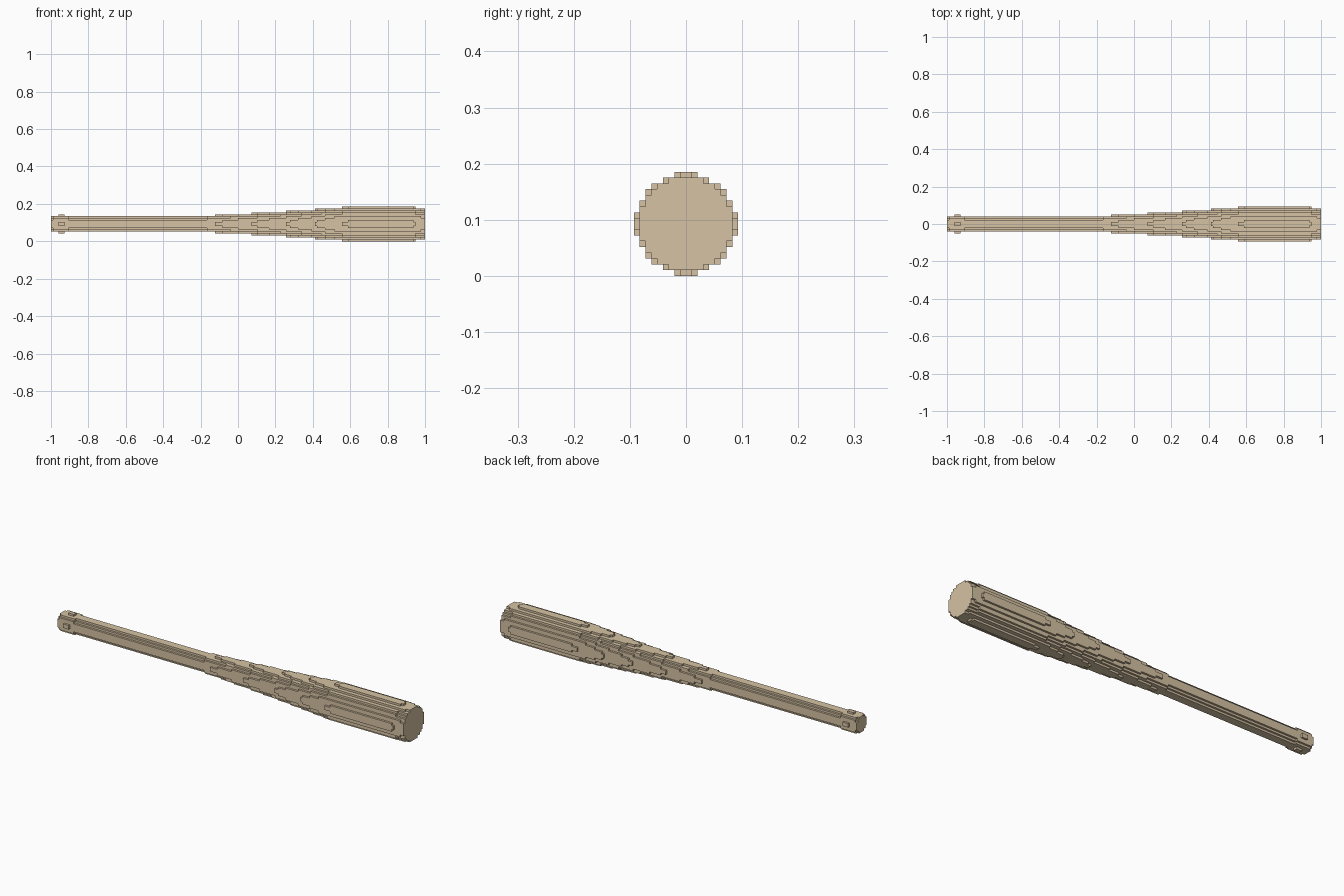
import bpy, bmesh

if "Cube" in bpy.data.objects:
    bpy.data.objects.remove(bpy.data.objects["Cube"])

N = 194            # voxels along the length
V = 2.0 / N        # voxel size
H = 9              # half-width of the barrel in voxels

# Turned profile: (x, radius in voxels)
PROFILE = [(-1.0, 4.15), (-0.965, 4.5), (-0.945, 4.65), (-0.92, 4.5),
           (-0.90, 4.0), (-0.25, 4.0), (-0.16, 4.3), (-0.12, 4.53),
           (0.07, 5.53), (0.255, 6.53), (0.41, 7.53), (0.555, 8.52),
           (0.60, 8.68), (0.93, 8.68), (0.95, 8.45), (0.985, 8.2), (1.0, 7.8)]


def radius(x):
    for (x0, r0), (x1, r1) in zip(PROFILE, PROFILE[1:]):
        if x <= x1:
            return r0 + (r1 - r0) * (x - x0) / (x1 - x0)
    return PROFILE[-1][1]


# Fill every voxel whose centre lies inside the turned shape
cells = set()
for i in range(N):
    r = radius(-1 + (i + 0.5) * V)
    for j in range(-H, H):
        for k in range(-H, H):
            if (j + 0.5) ** 2 + (k + 0.5) ** 2 <= r * r:
                cells.add((i, j, k))

# Skin the voxels with their exposed faces
bm = bmesh.new()
verts = {}


def vert(p):
    if p not in verts:
        verts[p] = bm.verts.new((-1 + p[0] * V, p[1] * V, (p[2] + H) * V))
    return verts[p]


for c in sorted(cells):
    for axis in range(3):
        b, d = (axis + 1) % 3, (axis + 2) % 3
        for side in (0, 1):
            n = list(c)
            n[axis] += 2 * side - 1
            if tuple(n) in cells:
                continue
            quad = []
            for u, w in ((0, 0), (1, 0), (1, 1), (0, 1)):
                p = list(c)
                p[axis] += side
                p[b] += u
                p[d] += w
                quad.append(vert(tuple(p)))
            bm.faces.new(quad if side else quad[::-1])

mesh = bpy.data.meshes.new("bat")
bm.to_mesh(mesh)
bm.free()

# Wood colour
wood = bpy.data.materials.new("wood")
wood.diffuse_color = (0.67, 0.54, 0.37, 1)
wood.use_nodes = True
wood.node_tree.nodes["Principled BSDF"].inputs["Base Color"].default_value = wood.diffuse_color
mesh.materials.append(wood)
bpy.context.collection.objects.link(bpy.data.objects.new("bat", mesh))
